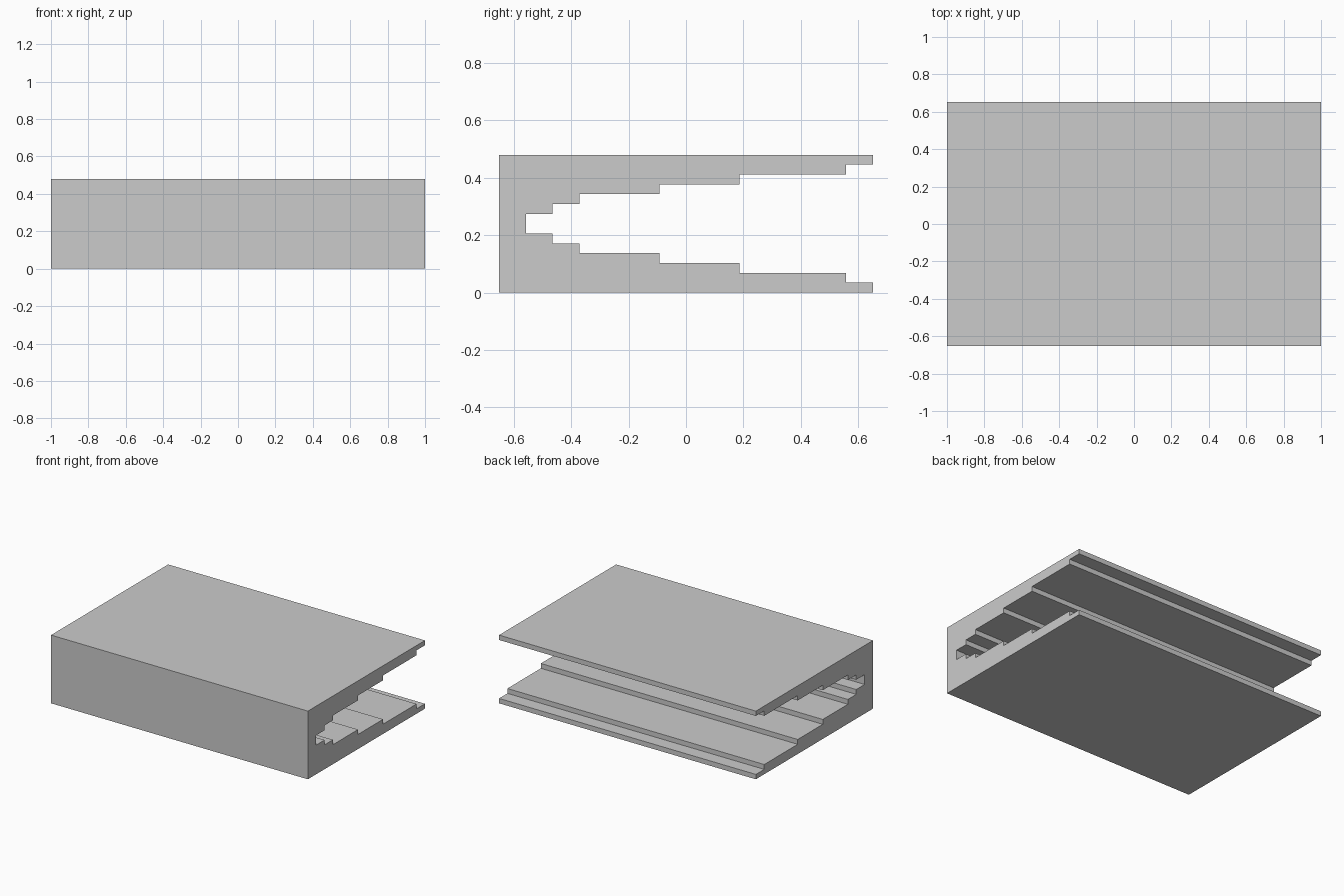
import bpy
import bmesh

cube = bpy.data.objects.get("Cube")
if cube:
    bpy.data.objects.remove(cube, do_unlink=True)

UNIT = 0.093        # depth module of the steps
RISE = 0.48 / 14    # height of one step
HEIGHT = 0.48
HALF_WIDTH = 1.0

# Step edges from the open back to the closed front, in depth modules
edges = [7, 6, 2, -1, -4, -5, -6]

# Lower staircase, climbing one rise at every edge
lower = [(edges[0] * UNIT, 0)]
for i, edge in enumerate(edges):
    if i:
        lower.append((edge * UNIT, i * RISE))
    if i < len(edges) - 1:
        lower.append((edge * UNIT, (i + 1) * RISE))

# Upper staircase mirrors the lower one, closed by the front wall
upper = [(y, HEIGHT - z) for y, z in reversed(lower)]
front = -7 * UNIT
profile = lower + upper + [(front, HEIGHT), (front, 0)]

# Extrude the side profile across the full width
bm = bmesh.new()
face = bm.faces.new([bm.verts.new((-HALF_WIDTH, y, z)) for y, z in profile])
result = bmesh.ops.extrude_face_region(bm, geom=[face], use_keep_orig=True)
moved = [v for v in result["geom"] if isinstance(v, bmesh.types.BMVert)]
bmesh.ops.translate(bm, verts=moved, vec=(2 * HALF_WIDTH, 0, 0))
bmesh.ops.recalc_face_normals(bm, faces=bm.faces)

mesh = bpy.data.meshes.new("stepped_channel_block")
bm.to_mesh(mesh)
bm.free()
block = bpy.data.objects.new("stepped_channel_block", mesh)
bpy.context.collection.objects.link(block)
